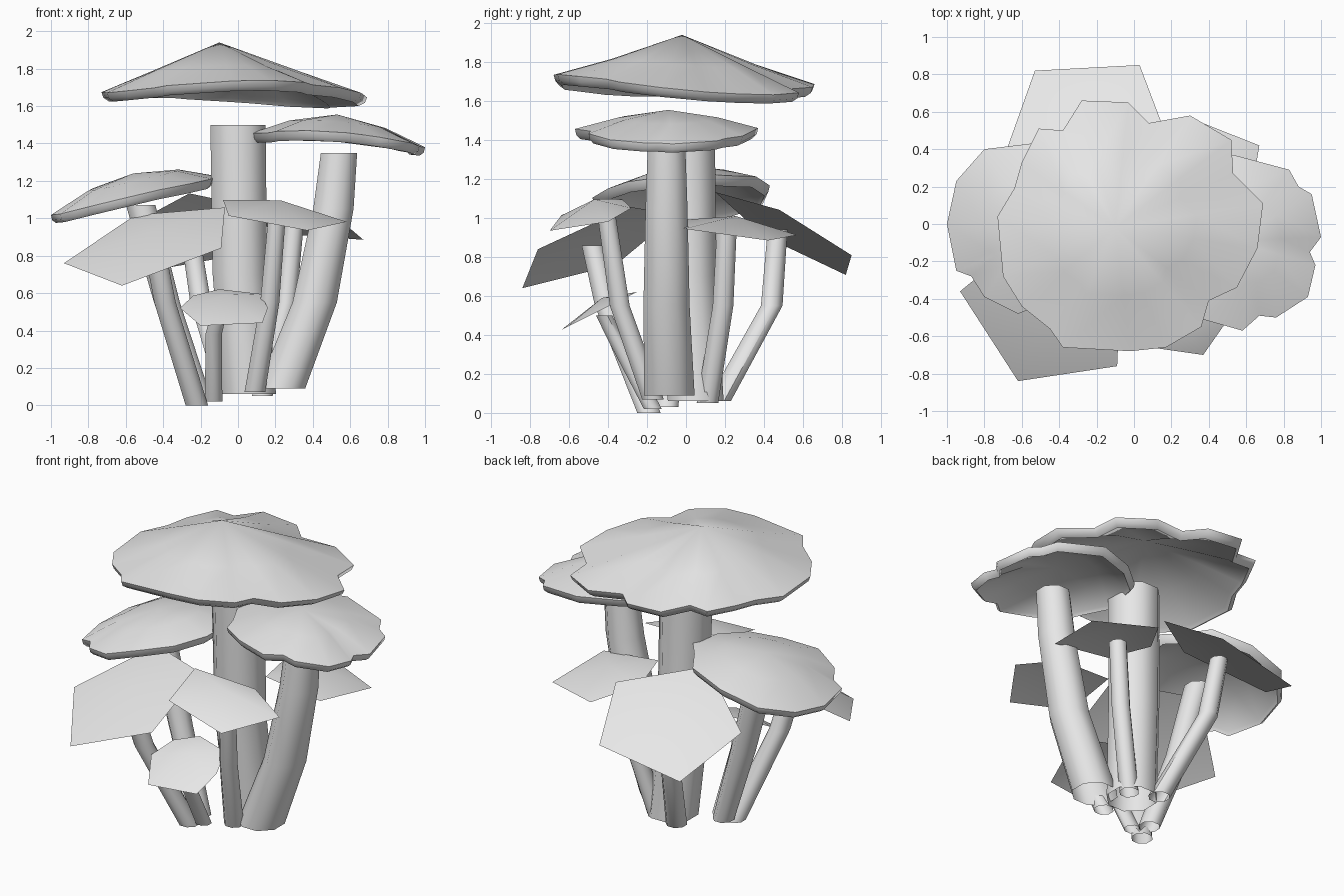
import bpy, bmesh, math

cube = bpy.data.objects.get("Cube")
if cube:
    bpy.data.objects.remove(cube, do_unlink=True)

# One plain grey for everything
grey = bpy.data.materials.new("light_grey")
grey.use_nodes = True
grey.diffuse_color = (0.8, 0.8, 0.8, 1)
for node in grey.node_tree.nodes:
    if node.type == "BSDF_PRINCIPLED":
        node.inputs["Base Color"].default_value = (0.8, 0.8, 0.8, 1)


def finish(bm, name, angle):
    """Turn a bmesh into a named, smooth shaded object."""
    mesh = bpy.data.meshes.new(name)
    bm.to_mesh(mesh)
    bm.free()
    mesh.materials.append(grey)
    obj = bpy.data.objects.new(name, mesh)
    bpy.context.collection.objects.link(obj)
    bpy.ops.object.select_all(action="DESELECT")
    obj.select_set(True)
    bpy.context.view_layer.objects.active = obj
    bpy.ops.object.shade_smooth_by_angle(angle=math.radians(angle))


def bridge(bm, a, b):
    """Join two vertex rings of equal length with quads."""
    n = len(a)
    for i in range(n):
        bm.faces.new((a[i], a[(i + 1) % n], b[(i + 1) % n], b[i]))


def fan(bm, ring, tip):
    """Close a ring onto a single tip vertex."""
    n = len(ring)
    for i in range(n):
        bm.faces.new((ring[i], ring[(i + 1) % n], tip))


def plane_ring(bm, outline, centre, slope, scale, lift, warp=0, direction=0):
    """Scaled outline on a tilted plane, with two opposite sides warped up."""
    cx, cy, cz = centre
    ring = []
    for x, y in outline:
        dx, dy = (x - cx) * scale, (y - cy) * scale
        turn = math.atan2(dy, dx) - math.radians(direction)
        z = cz + slope[0] * dx + slope[1] * dy + lift
        z += warp * scale ** 2 * math.cos(2 * turn)
        ring.append(bm.verts.new((cx + dx, cy + dy, z)))
    return ring


def mushroom_cap(name, outline, centre, slope, height, shoulder, warp, direction):
    """Domed shell with a ragged edge, a rolled rim and a hollow underside."""
    bm = bmesh.new()
    # Scale and lift of each ring, from the top down and back up inside
    steps = [(0.55, shoulder), (1, 0), (0.985, -0.03), (0.94, -0.05),
             (0.91, -0.03), (0.55, shoulder - 0.03)]
    rings = [plane_ring(bm, outline, centre, slope, s, h, warp, direction)
             for s, h in steps]
    for a, b in zip(rings, rings[1:]):
        bridge(bm, a, b)
    x, y, z = centre
    fan(bm, rings[0], bm.verts.new((x, y, z + height)))
    fan(bm, rings[-1], bm.verts.new((x, y, z + height - 0.03)))
    bmesh.ops.recalc_face_normals(bm, faces=bm.faces)
    finish(bm, name, 65)


def leaf_cap(name, outline, z, slope, bulge):
    """Thin, domed polygon sheet on a tilted plane, facing up."""
    bm = bmesh.new()
    n = len(outline)
    centre = (sum(p[0] for p in outline) / n, sum(p[1] for p in outline) / n, z)
    rim = plane_ring(bm, outline, centre, slope, 1, 0)
    fan(bm, rim, bm.verts.new((centre[0], centre[1], z + bulge)))
    bm.normal_update()
    for f in bm.faces:
        if f.normal.z < 0:
            f.normal_flip()
    finish(bm, name, 40)


def stem(name, path, top_radius, base_radius, sides=8):
    """Bent tube from the top point to the base point, open at the base."""
    bm = bmesh.new()
    rings = []
    for k, (x, y, z) in enumerate(path):
        t = k / (len(path) - 1)
        r = top_radius + (base_radius - top_radius) * t
        turns = [math.tau * (i + 0.5) / sides for i in range(sides)]
        rings.append([bm.verts.new((x + r * math.cos(a), y + r * math.sin(a), z))
                      for a in turns])
    for a, b in zip(rings, rings[1:]):
        bridge(bm, a, b)
    bm.faces.new(rings[0])
    bmesh.ops.recalc_face_normals(bm, faces=bm.faces)
    finish(bm, name, 50)


# Three large caps
mushroom_cap("top_cap", [
    (-.73, .04), (-.64, .19), (-.6, .33), (-.51, .51), (-.38, .5), (-.28, .66),
    (-.03, .65), (.08, .54), (.3, .58), (.52, .45), (.53, .27), (.69, .11),
    (.66, -.13), (.55, -.34), (.4, -.41), (.36, -.55), (.17, -.66), (-.02, -.68),
    (-.38, -.66), (-.45, -.56), (-.6, -.44), (-.7, -.28)],
    (-.1, -.02, 1.685), (-.01, -.04), .255, .11, .03, -65)
mushroom_cap("left_cap", [
    (.07, -.1), (.12, .15), (.28, .28), (.53, .37), (.83, .29), (.88, .2),
    (.95, .16), (1, -.07), (.94, -.15), (.97, -.22), (.93, -.39), (.76, -.5),
    (.67, -.49), (.58, -.57), (.37, -.51), (.2, -.4), (.16, -.28)],
    (.53, -.09, 1.44), (-.08, 0), .115, .07, .022, 90)
mushroom_cap("right_cap", [
    (-1, 0), (-.95, .23), (-.8, .4), (-.55, .43), (-.3, .36), (-.2, .2),
    (-.12, .1), (-.14, -.12), (-.25, -.3), (-.42, -.4), (-.62, -.48),
    (-.8, -.39), (-.87, -.28), (-.95, -.25)],
    (-.56, -.02, 1.13), (.23, .05), .11, .075, .012, 90)

# Five thin lower caps
leaf_cap("front_right_leaf_cap",
         [(-.93, -.36), (-.62, -.84), (-.09, -.76), (-.07, -.29), (-.55, -.05)],
         .863, (.31, .45), .07)
leaf_cap("front_left_leaf_cap",
         [(.37, -.7), (.58, -.4), (.32, -.28), (-.08, -.33), (-.05, -.64)],
         1.016, (-.15, .26), .08)
leaf_cap("back_leaf_cap",
         [(-.53, .82), (-.68, .4), (-.26, .15), (.17, .48), (.03, .85)],
         .92, (.21, -.55), .075)
leaf_cap("back_left_leaf_cap",
         [(.29, .57), (.12, .3), (.2, 0), (.6, -.01), (.67, .42)],
         .94, (-.12, -.12), .07)
leaf_cap("small_front_leaf_cap",
         [(-.31, -.45), (-.2, -.64), (.13, -.61), (.16, -.45), (.12, -.3),
          (-.1, -.25), (-.24, -.32)],
         .53, (0, .5), .06)

# Stems, each listed from the top down
stem("centre_stem", [(0, 0, 1.5), (.01, .01, .7), (.06, .05, .06)], .16, .155)
stem("left_stem", [(.54, -.1, 1.35), (.51, -.1, 1.05), (.41, -.1, .55),
                   (.23, -.085, .09)], .105, .14)
stem("right_stem", [(-.52, -.03, 1.07), (-.38, -.05, .55), (-.2, -.1, .03)], .085, .065)
stem("front_right_stem", [(-.45, -.48, .86), (-.39, -.41, .55), (-.22, -.19, 0)],
     .06, .065)
stem("small_front_stem", [(-.1, -.42, .5), (-.13, -.36, .38), (-.13, -.17, .02)],
     .045, .05)
stem("front_left_stem", [(.21, -.41, 1.03), (.17, -.34, .55), (.09, -.17, .07)],
     .05, .06)
stem("back_stem", [(-.26, .47, .94), (-.2, .44, .55), (-.05, .17, .06)], .055, .065)
stem("back_left_stem", [(.3, .21, .96), (.26, .19, .55), (.13, .11, .05)], .055, .06)
